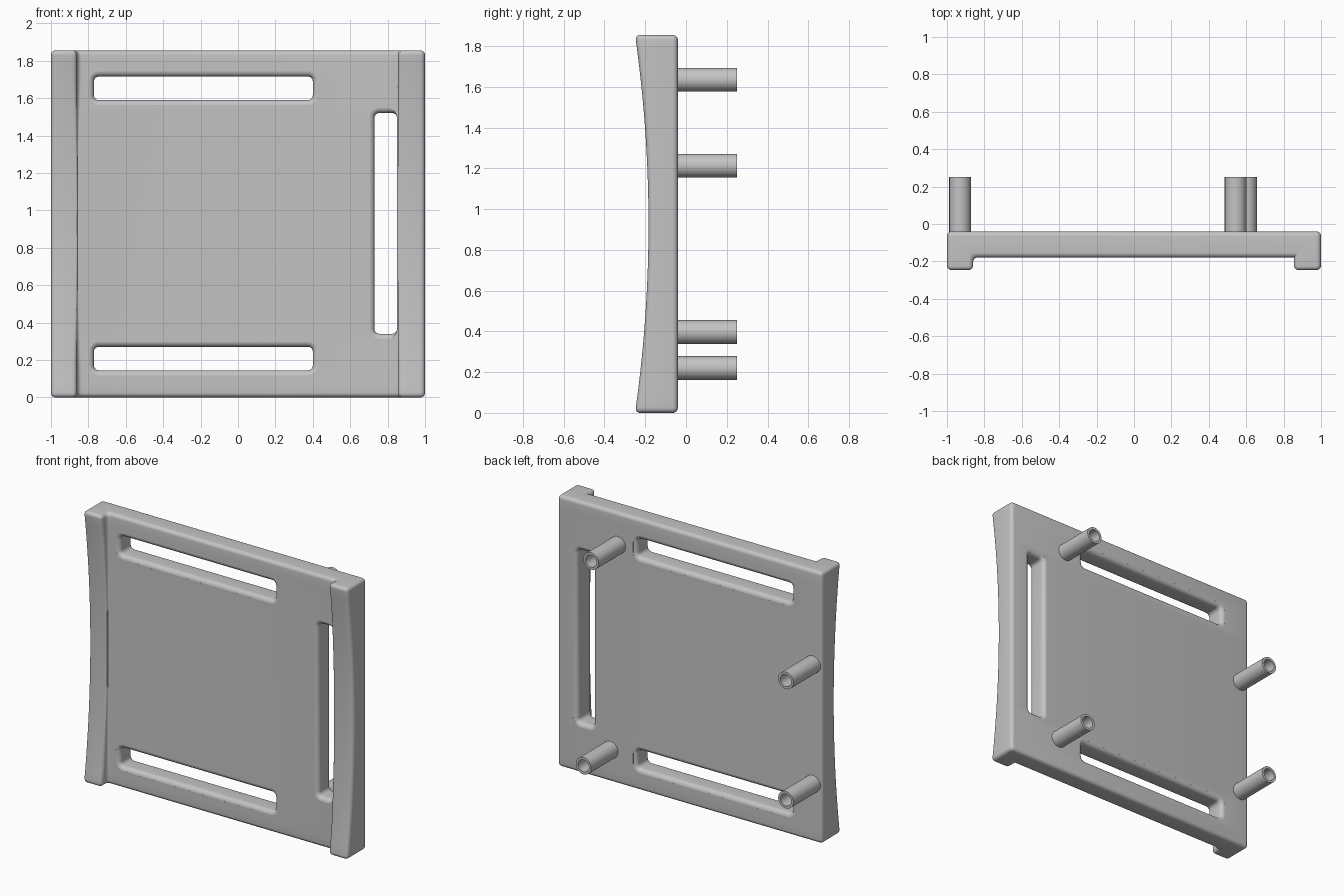
import bpy
import bmesh
from math import sin, cos, pi
from mathutils import Vector

if "Cube" in bpy.data.objects:
    bpy.data.objects.remove(bpy.data.objects["Cube"])

HEIGHT, BACK, FRONT = 1.855, -0.04, -0.178
EDGE, FLARE = 0.025, 0.03

grey = bpy.data.materials.new("light_grey")
grey.use_nodes = True
grey.diffuse_color = (0.55, 0.55, 0.55, 1)
grey.node_tree.nodes["Principled BSDF"].inputs["Base Color"].default_value = (0.55, 0.55, 0.55, 1)


def loft(name, rings):
    """Skin a closed solid through equal-sized rings of points."""
    bm = bmesh.new()
    loops = [[bm.verts.new(p) for p in ring] for ring in rings]
    n = len(loops[0])
    for a, b in zip(loops, loops[1:]):
        for i in range(n):
            j = (i + 1) % n
            bm.faces.new((a[i], a[j], b[j], b[i]))
    bm.faces.new(loops[0][::-1])
    bm.faces.new(loops[-1])
    bmesh.ops.recalc_face_normals(bm, faces=bm.faces)
    mesh = bpy.data.meshes.new(name)
    bm.to_mesh(mesh)
    bm.free()
    mesh.materials.append(grey)
    obj = bpy.data.objects.new(name, mesh)
    bpy.context.collection.objects.link(obj)
    return obj


def select(obj):
    bpy.ops.object.select_all(action="DESELECT")
    obj.select_set(True)
    bpy.context.view_layer.objects.active = obj


def smooth(obj):
    select(obj)
    bpy.ops.object.shade_smooth_by_angle(angle=0.6)


def rounded(corners, steps=5):
    """Round the right-angled corners (x, y, radius) of an outline."""
    out = []
    for i, (x, y, r) in enumerate(corners):
        p = Vector((x, y))
        before = Vector(corners[i - 1][:2])
        after = Vector(corners[(i + 1) % len(corners)][:2])
        u, v = (before - p).normalized(), (after - p).normalized()
        for k in range(steps + 1):
            t = pi / 2 * k / steps
            out.append(p + r * (u + v) - r * v * cos(t) - r * u * sin(t))
    return out


def body_ring(z, d):
    """Plate section with two side rails, inset by d near the ends."""
    s = (2 * z / HEIGHT - 1) ** 2
    depth = 0.006 + 0.066 * s
    r = max(EDGE - d, 0.001)
    lip = min(r, depth * 0.5)
    fillet = min(0.025, depth * 0.45)
    rail, face = FRONT - depth + d, FRONT + d
    outline = rounded([
        (-1 + d, BACK - d, r), (-1 + d, rail, r),
        (-0.86 - d, rail, lip), (-0.86 - d, face, fillet),
        (0.855 + d, face, 0.002), (0.855 + d, rail, lip),
        (1 - d, rail, r), (1 - d, BACK - d, r)])
    return [(p.x, p.y, z) for p in outline]


# Plate with concave-fronted side rails
ends = [(EDGE * (1 - cos(t)), EDGE * (1 - sin(t))) for t in (pi / 12 * i for i in range(7))]
middle = 36
stations = list(ends)
stations += [(EDGE + (HEIGHT - 2 * EDGE) * i / middle, 0) for i in range(1, middle)]
stations += [(HEIGHT - z, d) for z, d in reversed(ends)]
plate = loft("plate_with_rails", [body_ring(z, d) for z, d in stations])


# Slots with softened mouths on both faces
def cut_slot(x0, x1, z0, z1, beside_rail=False):
    mouth = [(FLARE * (1 - cos(t)), FLARE * (1 - sin(t)))
             for t in (0.1 + (pi / 2 - 0.1) * i / 6 for i in range(7))]
    levels = [(FRONT - 0.2, mouth[0][1])] + [(FRONT + y, e) for y, e in mouth]
    levels += [(BACK - y, e) for y, e in reversed(mouth)] + [(BACK + 0.1, mouth[0][1])]
    rings = []
    for i, (y, e) in enumerate(levels):
        right = 0 if beside_rail and i < len(levels) / 2 else e
        r = 0.025 + e
        outline = rounded([(x0 - e, z0 - e, r), (x1 + right, z0 - e, r),
                           (x1 + right, z1 + e, r), (x0 - e, z1 + e, r)])
        rings.append([(p.x, y, p.y) for p in outline])
    cutter = loft("slot_cutter", rings)
    cutter.hide_render = True
    select(plate)
    mod = plate.modifiers.new("slot", "BOOLEAN")
    mod.operation = "DIFFERENCE"
    mod.solver = "EXACT"
    mod.object = cutter
    bpy.ops.object.modifier_apply(modifier=mod.name)
    bpy.data.objects.remove(cutter)


cut_slot(-0.77, 0.4, 1.59, 1.715)
cut_slot(-0.77, 0.4, 0.145, 0.27)
cut_slot(0.73, 0.85, 0.34, 1.52, beside_rail=True)
smooth(plate)


# Hollow pegs on the back
def peg(name, x, z, sides=40):
    profile = [(0.058, BACK - 0.02), (0.058, 0.25), (0.041, 0.25), (0.041, BACK + 0.005)]
    rings = [[(x + r * cos(2 * pi * i / sides), y, z + r * sin(2 * pi * i / sides))
              for i in range(sides)] for r, y in profile]
    smooth(loft(name, rings))


peg("upper_left_peg", 0.543, 1.635)
peg("lower_left_peg", 0.6, 0.22)
peg("upper_right_peg", -0.93, 1.213)
peg("lower_right_peg", -0.93, 0.397)
